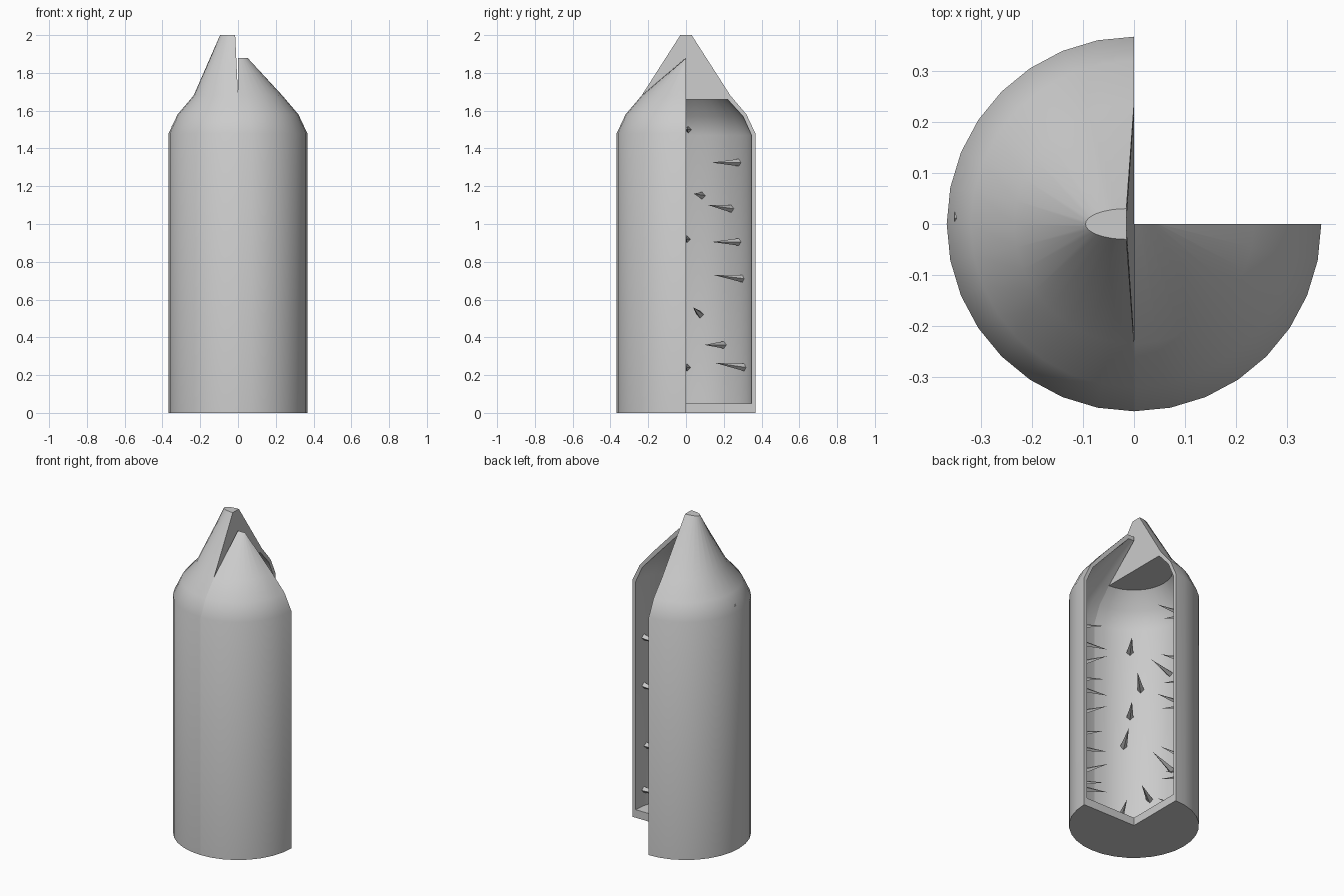
import bpy, bmesh
from math import cos, sin, radians, asin, degrees
from mathutils import Vector, Matrix

if "Cube" in bpy.data.objects:
    bpy.data.objects.remove(bpy.data.objects["Cube"])

# (height, radius) rings shared by body and door
OUTER = [(0, .367), (1.48, .367), (1.58, .32), (1.68, .235)]
INNER = [(1.66, .22), (1.57, .302), (1.47, .347), (.05, .347)]


def finish(bm, name, smooth=True):
    bmesh.ops.remove_doubles(bm, verts=bm.verts, dist=1e-5)
    bmesh.ops.recalc_face_normals(bm, faces=bm.faces)
    me = bpy.data.meshes.new(name)
    bm.to_mesh(me)
    bm.free()
    ob = bpy.data.objects.new(name, me)
    bpy.context.collection.objects.link(ob)
    if smooth:
        bpy.ops.object.select_all(action='DESELECT')
        bpy.context.view_layer.objects.active = ob
        ob.select_set(True)
        bpy.ops.object.shade_smooth_by_angle(angle=radians(30))
    return ob


def shell(name, a0, a1, segs, profile):
    """Partial revolve of a closed profile, with capped cut ends."""
    bm = bmesh.new()
    cols = []
    for i in range(segs + 1):
        a = radians(a0 + (a1 - a0) * i / segs)
        cols.append([bm.verts.new(p) for p in profile(cos(a), sin(a))])
    n = len(cols[0])
    for c, d in zip(cols, cols[1:]):
        for j in range(n):
            k = (j + 1) % n
            bm.faces.new((c[j], c[k], d[k], d[j]))
    bm.faces.new(cols[0])
    bm.faces.new(cols[-1])
    bmesh.ops.dissolve_degenerate(bm, dist=1e-5, edges=bm.edges)
    return finish(bm, name)


def rings(table, c, s):
    return [(r * c, r * s, z) for z, r in table]


# Rear half with a solid flattened tip
def body_profile(c, s):
    return ([(0, 0, 0)] + rings(OUTER, c, s)
            + [(-.015 + .08 * c, .03 * s, 2), (-.015, 0, 2), (0, 0, 1.66)]
            + rings(INNER, c, s) + [(0, 0, .05)])


# Door quarter, hollow up to its ridge
def door_profile(c, s):
    return ([(0, 0, 0)] + rings(OUTER, c, s)
            + [(.05 * c, 0, 1.88), (0, 0, 1.88), (0, 0, 1.855), (.04 * c, 0, 1.855)]
            + rings(INNER, c, s) + [(0, 0, .05)])


shell("body_half", 90, 270, 16, body_profile)
shell("door_quarter", 270, 360, 8, door_profile)


# Inward spikes: (angle, base height, tip rise)
def spikes(name, items):
    bm = bmesh.new()
    for a, z, rise in items:
        a = radians(a)
        base = Vector((.352 * cos(a), .352 * sin(a), z))
        tip = Vector((.17 * cos(a), .17 * sin(a), z + rise))
        d = tip - base
        m = Matrix.Translation((base + tip) / 2) @ d.to_track_quat('Z', 'Y').to_matrix().to_4x4()
        bmesh.ops.create_cone(bm, cap_ends=True, segments=4, radius1=.02, radius2=0,
                              depth=d.length, matrix=m)
    finish(bm, name, False)


seen = [(.28, 1.325, 0), (.24, 1.08, .02), (.28, .905, 0), (.3, .71, .02), (.2, .36, 0),
        (.31, .24, .025), (.075, .52, .04), (.085, 1.15, .01), (.012, 1.5, 0),
        (.005, .92, 0), (.005, .24, 0)]
body_items = []
for y, z, rise in seen:
    off = degrees(asin(y / .347))
    body_items.append((180 - off, z, rise))
    if y > .05:
        body_items.append((180 + off, z, rise))
spikes("body_spikes", body_items)
spikes("door_spikes", [(-12, 1.1, 0), (-12, .8, 0), (-15, .42, .02), (-12, .15, .02),
                       (-40, 1.3, 0), (-38, .95, 0), (-42, .6, .02), (-40, .28, 0),
                       (-68, 1.15, 0), (-66, .82, 0), (-70, .45, 0)])
